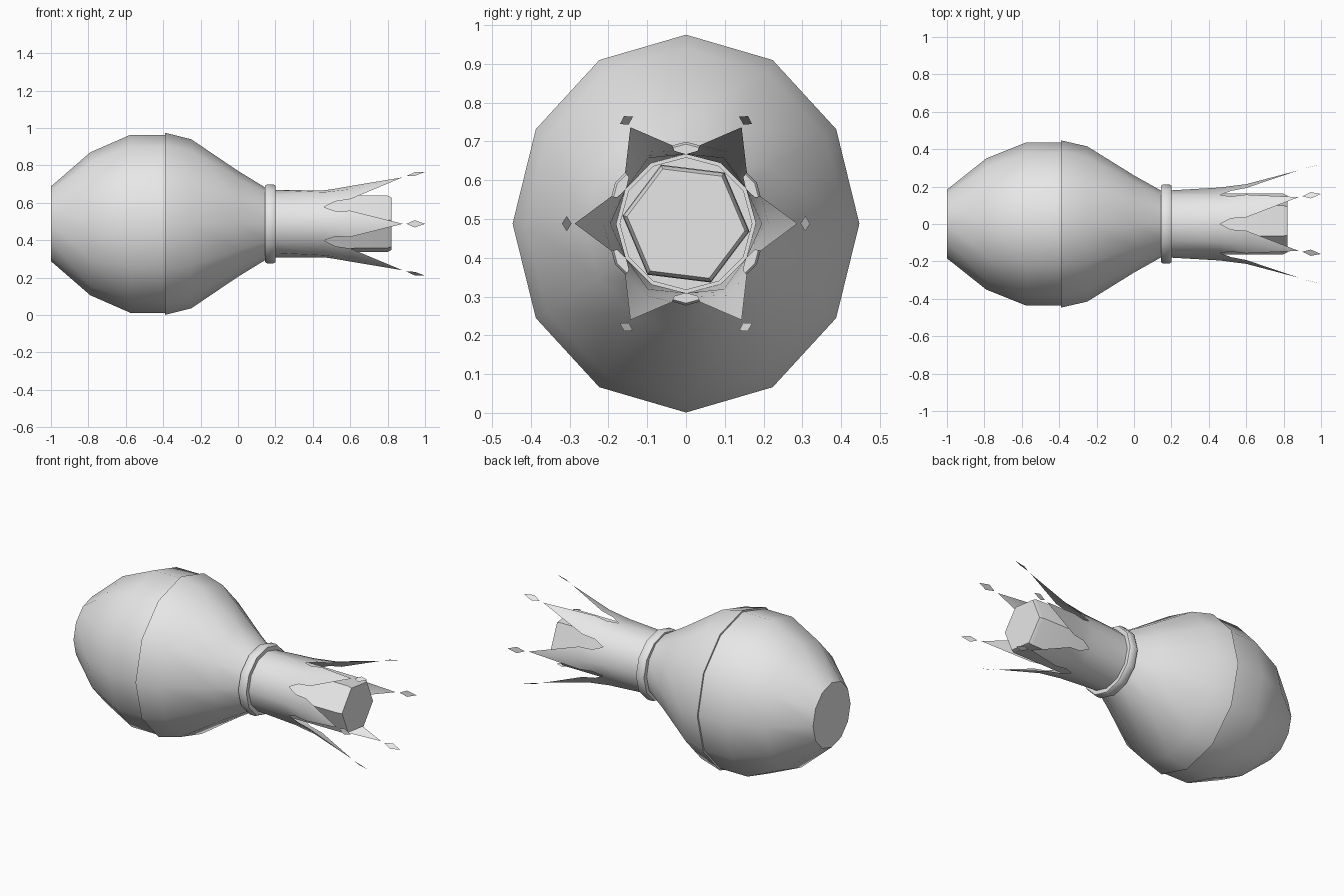
import bpy, bmesh, math
from math import sin, cos, radians

if "Cube" in bpy.data.objects:
    bpy.data.objects.remove(bpy.data.objects["Cube"])

AXIS_Z = 0.488
SQUASH = 0.918  # the bulb is a little narrower in y than in z

grey = bpy.data.materials.new("light grey")
grey.diffuse_color = (0.8, 0.8, 0.8, 1)
grey.use_nodes = True
grey.node_tree.nodes["Principled BSDF"].inputs["Base Color"].default_value = grey.diffuse_color


def place(x, deg, r, squash=1.0):
    """Point at distance r from the long axis; 0 deg is +y, 90 deg is up."""
    a = radians(deg)
    return (x, r * cos(a) * squash, AXIS_Z + r * sin(a))


def finish(name, bm, angle=45):
    me = bpy.data.meshes.new(name)
    bm.to_mesh(me)
    bm.free()
    ob = bpy.data.objects.new(name, me)
    bpy.context.collection.objects.link(ob)
    me.materials.append(grey)
    bpy.ops.object.select_all(action='DESELECT')
    ob.select_set(True)
    bpy.context.view_layer.objects.active = ob
    bpy.ops.object.shade_smooth_by_angle(angle=radians(angle))
    return ob


def lathe(name, profile, sides=12, start=0, squash=1.0, cap_first=False, cap_last=False):
    """Revolve (x, radius) pairs around the long axis."""
    bm = bmesh.new()
    rings = [[bm.verts.new(place(x, start + i * 360 / sides, r, squash))
              for i in range(sides)] for x, r in profile]
    for a, b in zip(rings, rings[1:]):
        for i in range(sides):
            j = (i + 1) % sides
            bm.faces.new((a[i], a[j], b[j], b[i]))
    if cap_first:
        bm.faces.new(rings[0][::-1])
    if cap_last:
        bm.faces.new(rings[-1])
    return finish(name, bm)


# Bulb: rounded rear shell and the slightly larger tapering front shell
lathe("rear_bulb", [(-1, 0.2), (-0.79, 0.382), (-0.575, 0.476), (-0.39, 0.476)],
      squash=SQUASH, cap_first=True)
lathe("front_bulb", [(-0.39, 0.474), (-0.39, 0.487), (-0.25, 0.452), (0, 0.283), (0.16, 0.185)],
      squash=SQUASH)

# Collar ring between bulb and neck
lathe("collar", [(0.145, 0.17), (0.145, 0.205), (0.155, 0.211), (0.19, 0.211),
                 (0.2, 0.205), (0.2, 0.17)])

# Six-sided inner core with a small chamfer at its tip
lathe("inner_core", [(0.2, 0.165), (0.8, 0.163), (0.82, 0.153)],
      sides=6, start=-7, cap_last=True)

# Neck: a tube that splits into six flared spikes with notches between them
bm = bmesh.new()
rows = [(0.2, 30, 0.18, 0.18), (0.46, 30, 0.179, 0.195), (0.52, 21, 0.19, 0.203),
        (0.6, 20, 0.205, 0.213)]  # x, half angle, edge radius, middle radius
for k in range(6):
    mid = k * 60
    strips = [[bm.verts.new(place(x, mid - h, re)), bm.verts.new(place(x, mid, rm)),
               bm.verts.new(place(x, mid + h, re))] for x, h, re, rm in rows]
    for a, b in zip(strips, strips[1:]):
        for i in range(2):
            bm.faces.new((a[i], a[i + 1], b[i + 1], b[i]))
    tip = bm.verts.new(place(0.88, mid, 0.287))
    for i in range(2):
        bm.faces.new((strips[-1][i], strips[-1][i + 1], tip))
bmesh.ops.remove_doubles(bm, verts=bm.verts, dist=0.0005)
finish("neck_spikes", bm)

# Loose diamond plates ahead of each spike
bm = bmesh.new()
for k in range(6):
    mid = k * 60
    bm.faces.new([bm.verts.new(place(x, mid + d, r)) for x, d, r in
                  ((0.9, 0, 0.295), (0.945, 3.6, 0.308), (1.0, 0, 0.32), (0.945, -3.6, 0.308))])
finish("tip_diamonds", bm)
